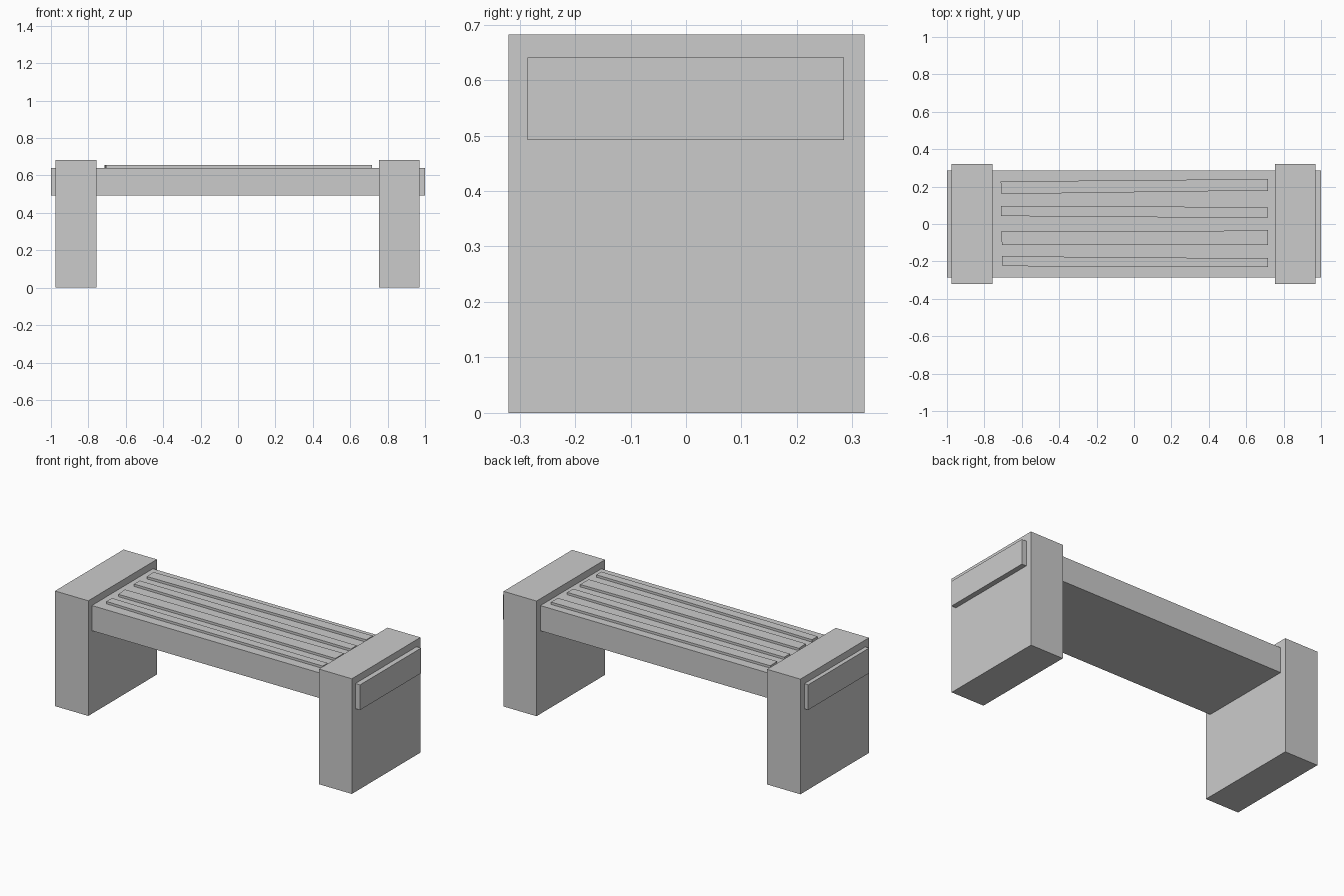
import bpy, bmesh

if "Cube" in bpy.data.objects:
    bpy.data.objects.remove(bpy.data.objects["Cube"])


def prism(name, outline, z0, z1):
    """Extrude a counter-clockwise xy outline from z0 to z1."""
    bm = bmesh.new()
    base = bm.faces.new([bm.verts.new((x, y, z0)) for x, y in outline])
    top = bmesh.ops.extrude_face_region(bm, geom=[base])["geom"]
    for v in top:
        if isinstance(v, bmesh.types.BMVert):
            v.co.z = z1
    if base.is_valid is False or len(bm.faces) < len(outline) + 2:
        bm.faces.new([v for v in bm.verts if v.co.z == z0][:len(outline)])
    bmesh.ops.recalc_face_normals(bm, faces=bm.faces)
    mesh = bpy.data.meshes.new(name)
    bm.to_mesh(mesh)
    bm.free()
    obj = bpy.data.objects.new(name, mesh)
    bpy.context.collection.objects.link(obj)
    return obj


def box(name, x0, x1, y0, y1, z0, z1):
    return prism(name, [(x0, y0), (x1, y0), (x1, y1), (x0, y1)], z0, z1)


# Two block legs
box("left_leg", -0.975, -0.757, -0.32, 0.322, 0, 0.682)
box("right_leg", 0.754, 0.97, -0.32, 0.322, 0, 0.682)

# Seat slab running through both legs
box("seat", -1, 1, -0.286, 0.285, 0.492, 0.641)

# Raised, slightly uneven slats on the seat
slats = [
    [(-0.708, 0.16), (0.38, 0.175), (0.716, 0.177),
     (0.716, 0.24), (0.43, 0.238), (-0.2, 0.232), (-0.713, 0.228)],
    [(-0.711, 0.043), (-0.13, 0.037), (0.716, 0.034),
     (0.716, 0.089), (-0.25, 0.096), (-0.711, 0.096)],
    [(-0.706, -0.112), (0.716, -0.112),
     (0.716, -0.032), (0.43, -0.037), (-0.711, -0.041)],
    [(-0.706, -0.223), (-0.37, -0.23), (0.716, -0.23),
     (0.716, -0.183), (0.35, -0.181), (-0.51, -0.174), (-0.706, -0.171)],
]
for i, outline in enumerate(slats):
    prism(f"seat_slat_{i + 1}", outline, 0.63, 0.655)
